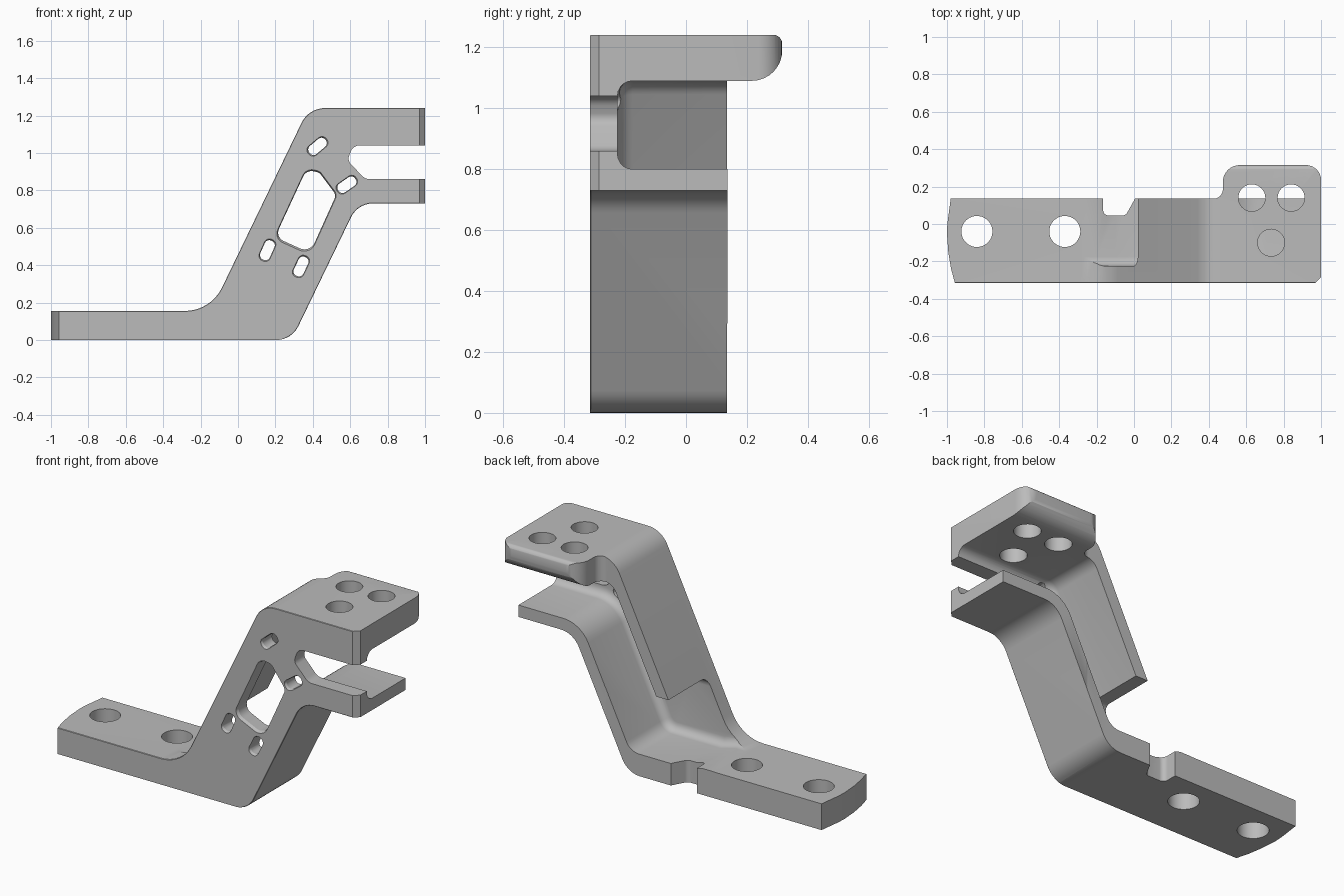
import bpy, bmesh, math
from mathutils import Vector, Matrix

old = bpy.data.objects.get("Cube")
if old:
    bpy.data.objects.remove(old, do_unlink=True)

grey = bpy.data.materials.new("plain_grey")
grey.use_nodes = True
grey.diffuse_color = (0.5, 0.5, 0.5, 1)
grey.node_tree.nodes["Principled BSDF"].inputs["Base Color"].default_value = (0.5, 0.5, 0.5, 1)

FRONT, WEB_BACK, FLANGE_BACK, BACK = -0.315, -0.225, 0.135, 0.315


def rounded(corners, steps=8):
    """Polygon from (a, b, radius) corners, each replaced by an arc."""
    out = []
    for i, (a, b, r) in enumerate(corners):
        p = Vector((a, b))
        if r == 0:
            out.append(p)
            continue
        u = (Vector(corners[i - 1][:2]) - p).normalized()
        v = (Vector(corners[(i + 1) % len(corners)][:2]) - p).normalized()
        half = u.angle(v) / 2
        centre = p + (u + v).normalized() * (r / math.sin(half))
        start = p + u * (r / math.tan(half)) - centre
        end = p + v * (r / math.tan(half)) - centre
        turn = math.atan2(start.x * end.y - start.y * end.x, start.dot(end))
        for k in range(steps + 1):
            out.append(centre + Matrix.Rotation(turn * k / steps, 2) @ start)
    return out


def prism(name, outline, axis, rings, bevel=None):
    """Extrude an outline along an axis; rings are (position, scale) pairs."""
    place = {"x": lambda a, b, d: (d, a, b),
             "y": lambda a, b, d: (a, d, b),
             "z": lambda a, b, d: (a, b, d)}[axis]
    mid = sum(outline, Vector((0, 0))) / len(outline)
    bm = bmesh.new()
    loops = []
    for depth, scale in rings:
        pts = [mid + (p - mid) * scale for p in outline]
        loops.append([bm.verts.new(place(p.x, p.y, depth)) for p in pts])
    n = len(outline)
    for lo, hi in zip(loops, loops[1:]):
        for i in range(n):
            bm.faces.new((lo[i], lo[(i + 1) % n], hi[(i + 1) % n], hi[i]))
    bm.faces.new(loops[0])
    bm.faces.new(loops[-1])
    bmesh.ops.recalc_face_normals(bm, faces=bm.faces)
    if bevel:
        width, segments, rule = bevel
        first = set(loops[0])
        edges = [e for e in bm.edges if set(e.verts) <= first
                 and rule((e.verts[0].co + e.verts[1].co) / 2)]
        bmesh.ops.bevel(bm, geom=edges, offset=width, segments=segments,
                        profile=0.5, affect='EDGES', clamp_overlap=True)
    mesh = bpy.data.meshes.new(name)
    bm.to_mesh(mesh)
    bm.free()
    mesh.materials.append(grey)
    obj = bpy.data.objects.new(name, mesh)
    bpy.context.scene.collection.objects.link(obj)
    return obj


def combine(body, cutter, operation):
    mod = body.modifiers.new(cutter.name, 'BOOLEAN')
    mod.object, mod.operation, mod.solver = cutter, operation, 'EXACT'
    cutter.hide_render = True
    cutters.append(cutter)


cutters = []

# Side profile of the whole bracket, chamfered along its front outer edges
silhouette = rounded([
    (-1.1, 0, 0), (0.287, 0, 0.13), (0.64, 0.73, 0.13), (1.1, 0.73, 0),
    (1.1, 0.86, 0), (0.68, 0.86, 0.06), (0.585, 0.96, 0.04), (0.615, 1.04, 0.05),
    (1.1, 1.04, 0), (1.1, 1.24, 0), (0.378, 1.24, 0.14),
    (-0.146, 0.155, 0.22), (-1.1, 0.155, 0)])


def outer_edge(c):
    notch = c.x > 0.57 and 0.8 < c.z < 1.1
    return c.z > 0.01 and not notch and abs(c.x) < 1.09


body = prism("bracket", silhouette, "y", [(FRONT, 1), (BACK + 0.1, 1)],
             (0.03, 1, outer_edge))

# Plan outline: curved foot end, edge notch, wider rear of the top plate
foot_end = [(-0.98, FLANGE_BACK, 0), (-0.998, 0.0, 0), (-1, -0.05, 0),
            (-0.993, -0.15, 0), (-0.978, -0.24, 0), (-0.955, FRONT - 0.01, 0)]
plan = rounded(foot_end + [
    (0.96, FRONT - 0.01, 0), (1, -0.285, 0), (1, BACK, 0.08), (0.475, BACK, 0.09),
    (0.475, FLANGE_BACK, 0.05), (0.005, FLANGE_BACK, 0), (-0.045, 0.045, 0.03),
    (-0.165, 0.045, 0.03), (-0.165, FLANGE_BACK, 0)])
combine(body, prism("plan_trim", plan, "z", [(-0.2, 1), (1.5, 1)]), 'INTERSECT')

# End profile: only the top plate reaches the back, with a rounded underside
end = rounded([(-0.5, -0.1, 0), (FLANGE_BACK + 0.001, -0.1, 0),
               (FLANGE_BACK + 0.001, 1.09, 0), (BACK + 0.001, 1.09, 0.1),
               (BACK + 0.001, 1.241, 0.03), (0, 1.241, 0), (0, 1.3, 0), (-0.5, 1.3, 0)])
combine(body, prism("end_trim", end, "x", [(-1.2, 1), (1.2, 1)]), 'INTERSECT')

# Pocket between the two sloping flanges, open at the back, foot and tabs
pocket = rounded([
    (1.2, 0.8, 0), (0.593, 0.8, 0.18), (0.27, 0.13, 0.09), (-0.1, 0.13, 0),
    (-0.2, 0.156, 0), (-0.5, 0.156, 0), (-0.5, 0.5, 0),
    (0.1, 0.5, 0), (0.386, 1.09, 0.08), (1.2, 1.09, 0)])
combine(body, prism("pocket_cutter", pocket, "y", [(WEB_BACK, 1), (0.6, 1)],
                    (0.05, 5, lambda c: -0.45 < c.x < 1.15)), 'DIFFERENCE')

# Window and slots through the front web, slightly flared at the face
window = rounded([(0.198, 0.55, 0.05), (0.365, 0.91, 0.05), (0.435, 0.895, 0.04),
                  (0.525, 0.775, 0.04), (0.385, 0.465, 0.06)])
combine(body, prism("window_cutter", window, "y",
                    [(FRONT - 0.01, 1.07), (FRONT + 0.015, 1), (-0.1, 1)]), 'DIFFERENCE')

for i, (x, z, angle) in enumerate([(0.425, 1.035, 40), (0.582, 0.83, 35),
                                   (0.157, 0.48, 66), (0.337, 0.393, 64)]):
    shape = rounded([(-0.055, -0.028, 0.025), (0.055, -0.028, 0.025),
                     (0.055, 0.028, 0.025), (-0.055, 0.028, 0.025)], 5)
    spin = Matrix.Rotation(math.radians(angle), 2)
    shape = [spin @ p + Vector((x, z)) for p in shape]
    combine(body, prism(f"slot_cutter_{i}", shape, "y",
                        [(FRONT - 0.01, 1.25), (FRONT + 0.012, 1), (-0.17, 1)]), 'DIFFERENCE')

# Bolt holes: two in the foot, three in the top plate
for i, (x, y, r, low) in enumerate([(-0.84, -0.04, 0.083, -0.1), (-0.37, -0.04, 0.083, -0.1),
                                    (0.63, 0.14, 0.072, 1), (0.84, 0.14, 0.072, 1),
                                    (0.733, -0.1, 0.072, 1)]):
    circle = [Vector((x + r * math.cos(a), y + r * math.sin(a)))
              for a in (math.tau * k / 40 for k in range(40))]
    combine(body, prism(f"hole_cutter_{i}", circle, "z", [(low, 1), (low + 0.4, 1)]),
            'DIFFERENCE')

# Bake the cuts, drop the cutters, smooth the curved faces
bpy.context.view_layer.update()
depsgraph = bpy.context.evaluated_depsgraph_get()
baked = bpy.data.meshes.new_from_object(body.evaluated_get(depsgraph))
body.modifiers.clear()
body.data = baked
for cutter in cutters:
    bpy.data.objects.remove(cutter, do_unlink=True)
baked.materials.clear()
baked.materials.append(grey)
for face in baked.polygons:
    face.material_index = 0
bpy.ops.object.select_all(action='DESELECT')
body.select_set(True)
bpy.context.view_layer.objects.active = body
bpy.ops.object.shade_smooth_by_angle(angle=math.radians(25))
